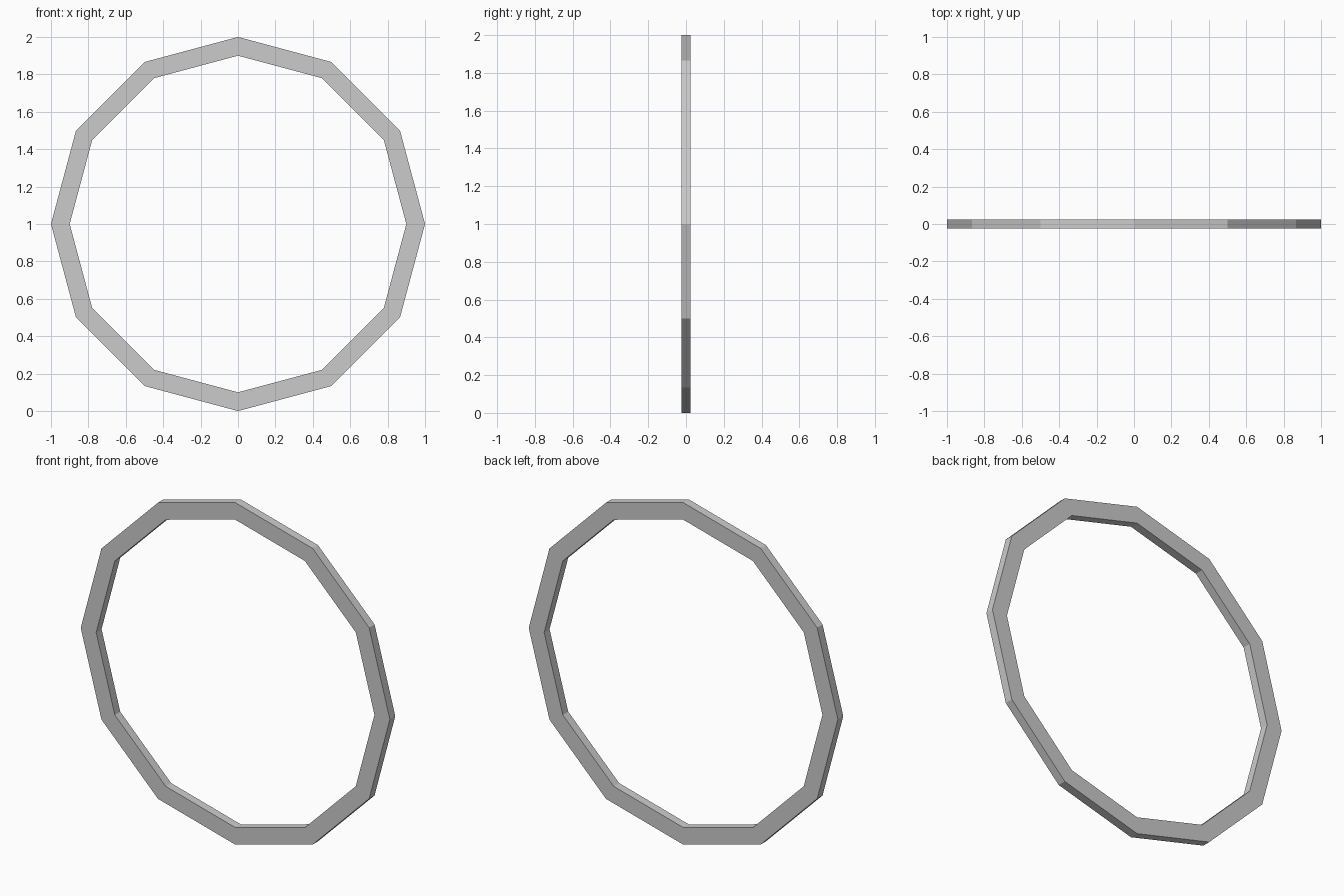
import bpy, bmesh
from math import sin, cos, tau

if "Cube" in bpy.data.objects:
    bpy.data.objects.remove(bpy.data.objects["Cube"])

SIDES = 12
OUTER, INNER = 1.0, 0.9
HALF_DEPTH = 0.025
CENTRE_Z = 1.0

bm = bmesh.new()

# Square cross-section at each corner of the ring
section = [(OUTER, -HALF_DEPTH), (OUTER, HALF_DEPTH),
           (INNER, HALF_DEPTH), (INNER, -HALF_DEPTH)]
loops = []
for i in range(SIDES):
    a = tau * i / SIDES
    loops.append([bm.verts.new((r * cos(a), y, CENTRE_Z + r * sin(a)))
                  for r, y in section])

# Bridge neighbouring sections into a closed band
for i in range(SIDES):
    p, q = loops[i], loops[(i + 1) % SIDES]
    for j in range(4):
        k = (j + 1) % 4
        bm.faces.new((p[j], p[k], q[k], q[j]))

bmesh.ops.recalc_face_normals(bm, faces=bm.faces)
mesh = bpy.data.meshes.new("ring")
bm.to_mesh(mesh)
bm.free()
ring = bpy.data.objects.new("ring", mesh)
bpy.context.collection.objects.link(ring)
